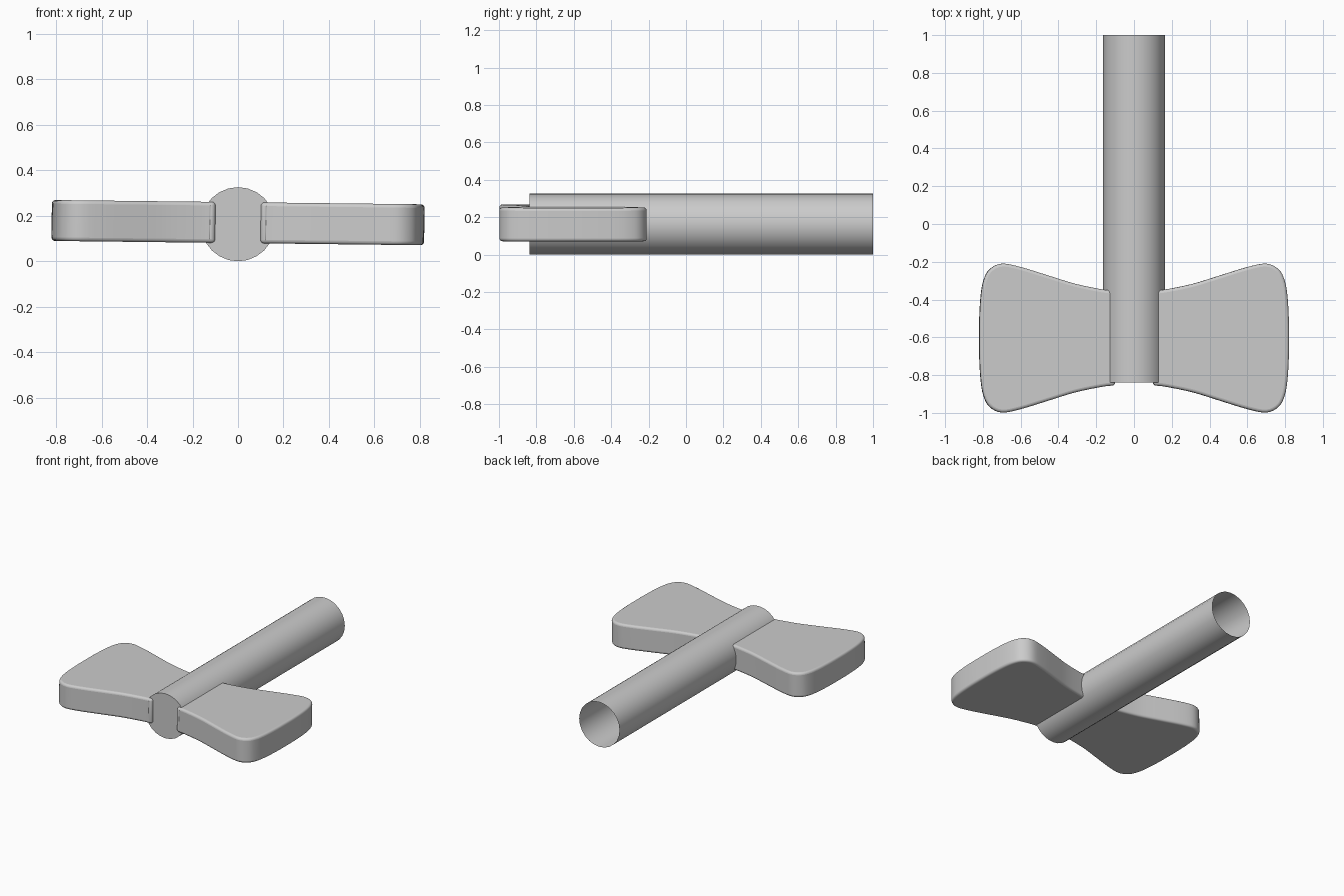
import bpy, bmesh, math
from mathutils import Vector

if "Cube" in bpy.data.objects:
    bpy.data.objects.remove(bpy.data.objects["Cube"])

R = 0.163          # tube radius
WING_Y = -0.604    # wing mid line along the tube
THICK = 0.18       # wing thickness
TILT = 0.0116      # slight roll of the wings about the tube axis


def finish(name, bm):
    bmesh.ops.recalc_face_normals(bm, faces=bm.faces)
    mesh = bpy.data.meshes.new(name)
    bm.to_mesh(mesh)
    bm.free()
    obj = bpy.data.objects.new(name, mesh)
    bpy.context.collection.objects.link(obj)
    return obj


def smooth(obj):
    bpy.ops.object.select_all(action='DESELECT')
    obj.select_set(True)
    bpy.context.view_layer.objects.active = obj
    bpy.ops.object.shade_smooth_by_angle(angle=math.radians(40))


def spline(pts, steps=4):
    """Catmull-Rom curve through the points."""
    p = [Vector(q) for q in pts]
    p = [2 * p[0] - p[1]] + p + [2 * p[-1] - p[-2]]
    out = []
    for a, b, c, d in zip(p, p[1:], p[2:], p[3:]):
        for i in range(steps):
            t = i / steps
            out.append(0.5 * (2 * b + (c - a) * t + (2 * a - 5 * b + 4 * c - d) * t * t
                              + (3 * b - a - 3 * c + d) * t ** 3))
    return out + [p[-2]]


# Tube: capped at the front, open at the back
bm = bmesh.new()
rings = []
for y in (-0.838, 1.0):
    rings.append([bm.verts.new((R * math.cos(k * math.tau / 24), y,
                                R + R * math.sin(k * math.tau / 24))) for k in range(24)])
for k in range(24):
    n = (k + 1) % 24
    bm.faces.new((rings[0][k], rings[0][n], rings[1][n], rings[1][k]))
bm.faces.new(rings[0])
smooth(finish("tube", bm))

# Wing outline: half profile (x, half width), mirrored about the wing mid line
half = spline([(0.10, 0.25), (0.17, 0.258), (0.31, 0.287), (0.45, 0.330), (0.60, 0.376),
               (0.70, 0.394), (0.765, 0.364), (0.797, 0.305), (0.812, 0.22), (0.819, 0.10),
               (0.82, 0.0)])
outline = [(p.x, p.y) for p in half] + [(p.x, -p.y) for p in reversed(half[:-1])]

# Wings: one flared paddle, repeated with a half turn about the tube axis
for name, turn in (("right_wing", 0.0), ("left_wing", math.pi)):
    bm = bmesh.new()
    base = bm.faces.new([bm.verts.new((x, y, -THICK / 2)) for x, y in outline])
    top = bmesh.ops.extrude_face_region(bm, geom=[base])["geom"]
    bmesh.ops.translate(bm, vec=(0, 0, THICK),
                        verts=[v for v in top if isinstance(v, bmesh.types.BMVert)])
    wing = finish(name, bm)
    wing.location = (0, WING_Y, 0.17)
    wing.rotation_euler = (0, TILT + turn, 0)
    smooth(wing)
    bevel = wing.modifiers.new("rounded_edges", 'BEVEL')
    bevel.width = 0.03
    bevel.segments = 4
    bevel.limit_method = 'ANGLE'
    bevel.angle_limit = math.radians(50)
